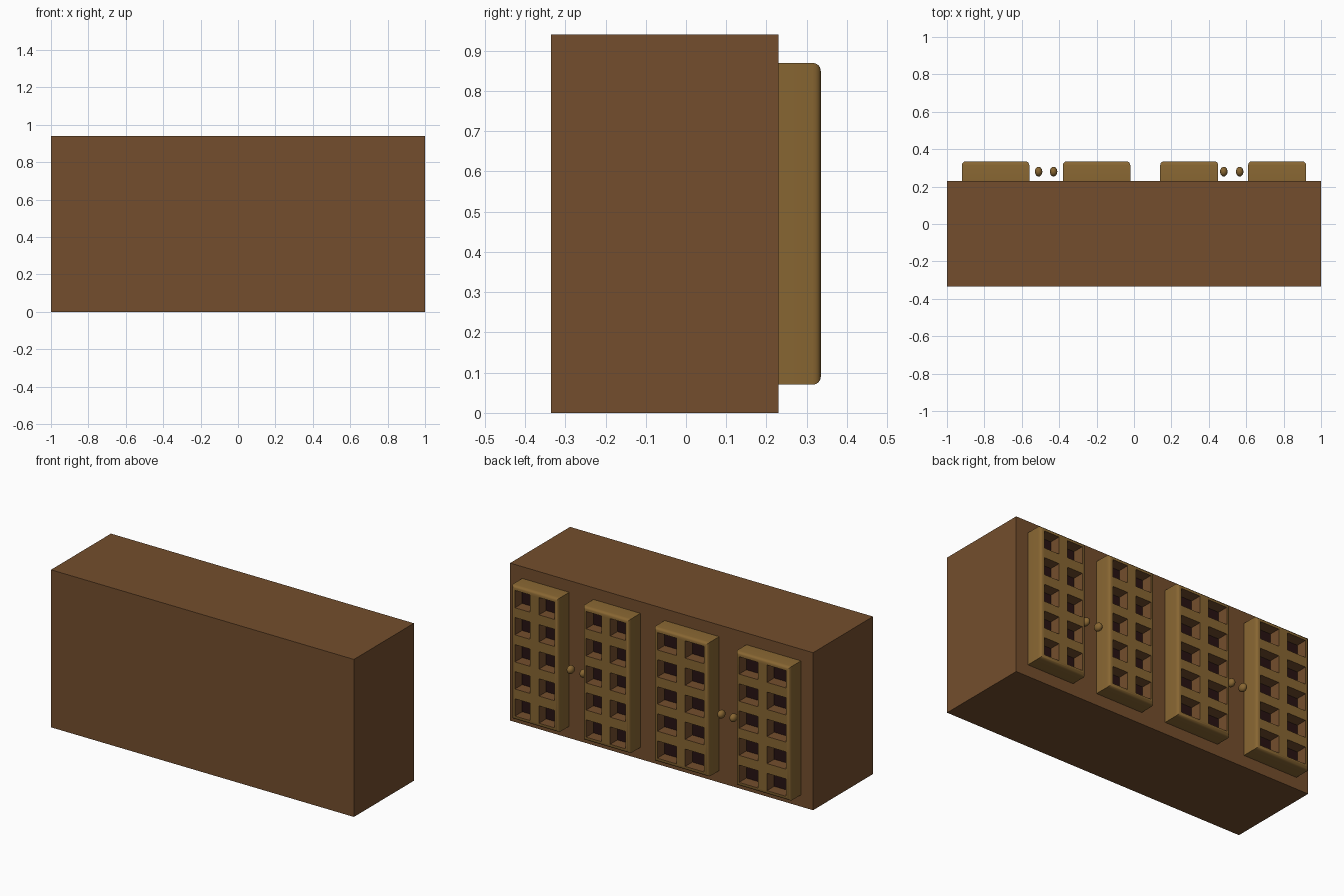
import bpy
import bmesh
from math import radians
from mathutils import Vector

cube = bpy.data.objects.get("Cube")
if cube:
    bpy.data.objects.remove(cube, do_unlink=True)


def material(name, rgb):
    mat = bpy.data.materials.new(name)
    mat.use_nodes = True
    mat.diffuse_color = (*rgb, 1)
    mat.node_tree.nodes["Principled BSDF"].inputs["Base Color"].default_value = (*rgb, 1)
    return mat


BROWN = material("brown wood", (0.174, 0.076, 0.026))
OAK = material("golden oak", (0.246, 0.133, 0.032))
DARK = material("dark interior", (0.021, 0.006, 0.006))

HEIGHT = 0.94
BACK, FACE = 0.23, 0.335        # cabinet wall and door surface along y
BOTTOM, TOP = 0.07, 0.87        # door extent along z
MARGIN, BAR, DEPTH = 0.025, 0.058, 0.068


def box(bm, low, high):
    low, high = Vector(low), Vector(high)
    verts = bmesh.ops.create_cube(bm, size=1)["verts"]
    for v in verts:
        v.co = (low + high) / 2 + v.co * (high - low)


def finish(name, bm, mats):
    mesh = bpy.data.meshes.new(name)
    bm.normal_update()
    bm.to_mesh(mesh)
    bm.free()
    for mat in mats:
        mesh.materials.append(mat)
    obj = bpy.data.objects.new(name, mesh)
    bpy.context.collection.objects.link(obj)
    bpy.ops.object.select_all(action="DESELECT")
    obj.select_set(True)
    bpy.context.view_layer.objects.active = obj
    bpy.ops.object.shade_smooth_by_angle(angle=radians(30))
    return obj


def openings(low, high, count):
    """Start and end of each evenly spaced opening between two edges."""
    size = (high - low - 2 * MARGIN - (count - 1) * BAR) / count
    starts = [low + MARGIN + i * (size + BAR) for i in range(count)]
    return [(s, s + size) for s in starts]


def inside(value, spans):
    return any(a < value < b for a, b in spans)


def front_faces(bm):
    return [f for f in bm.faces if all(v.co.y > FACE - 1e-4 for v in f.verts)]


def door(name, left, right):
    bm = bmesh.new()
    box(bm, (left, BACK, BOTTOM), (right, FACE, TOP))
    # Rounded rim
    bmesh.ops.bevel(bm, geom=list(front_faces(bm)[0].edges), offset=0.02,
                    segments=4, profile=0.5, affect="EDGES")
    # Lattice lines scored into the door surface
    columns, rows = openings(left, right, 2), openings(BOTTOM, TOP, 5)
    for spans, axis in ((columns, Vector((1, 0, 0))), (rows, Vector((0, 0, 1)))):
        for value in (v for span in spans for v in span):
            faces = front_faces(bm)
            edges = {e for f in faces for e in f.edges}
            verts = {v for f in faces for v in f.verts}
            bmesh.ops.bisect_plane(bm, geom=[*faces, *edges, *verts],
                                   plane_co=axis * value, plane_no=axis)
    # Recessed openings with brown sides and dark floors
    for face in front_faces(bm):
        centre = face.calc_center_median()
        if inside(centre.x, columns) and inside(centre.z, rows):
            rim = list(face.edges)
            floor = bmesh.ops.extrude_discrete_faces(bm, faces=[face])["faces"][0]
            bmesh.ops.translate(bm, verts=floor.verts, vec=(0, -DEPTH, 0))
            for edge in floor.edges:
                for side in edge.link_faces:
                    side.material_index = 1
            floor.material_index = 2
    bmesh.ops.recalc_face_normals(bm, faces=bm.faces)
    finish(name, bm, [OAK, BROWN, DARK])


def knob(name, x):
    bm = bmesh.new()
    bmesh.ops.create_uvsphere(bm, u_segments=20, v_segments=12, radius=1)
    bmesh.ops.scale(bm, verts=bm.verts, vec=(0.02, 0.026, 0.024))
    bmesh.ops.translate(bm, verts=bm.verts, vec=(x, 0.28, 0.44))
    finish(name, bm, [OAK])


# Cabinet body
body = bmesh.new()
box(body, (-1, -0.335, 0), (1, BACK, HEIGHT))
finish("cabinet_body", body, [BROWN])

# Two pairs of lattice doors, each with a pair of knobs between them
for side, doors, knobs in (
    ("right", ((-0.92, -0.56), (-0.38, -0.02)), (-0.51, -0.43)),
    ("left", ((0.14, 0.45), (0.61, 0.92)), (0.48, 0.565)),
):
    for place, (a, b), x in zip(("first", "second"), doors, knobs):
        door(f"{side}_{place}_door", a, b)
        knob(f"{side}_{place}_knob", x)
